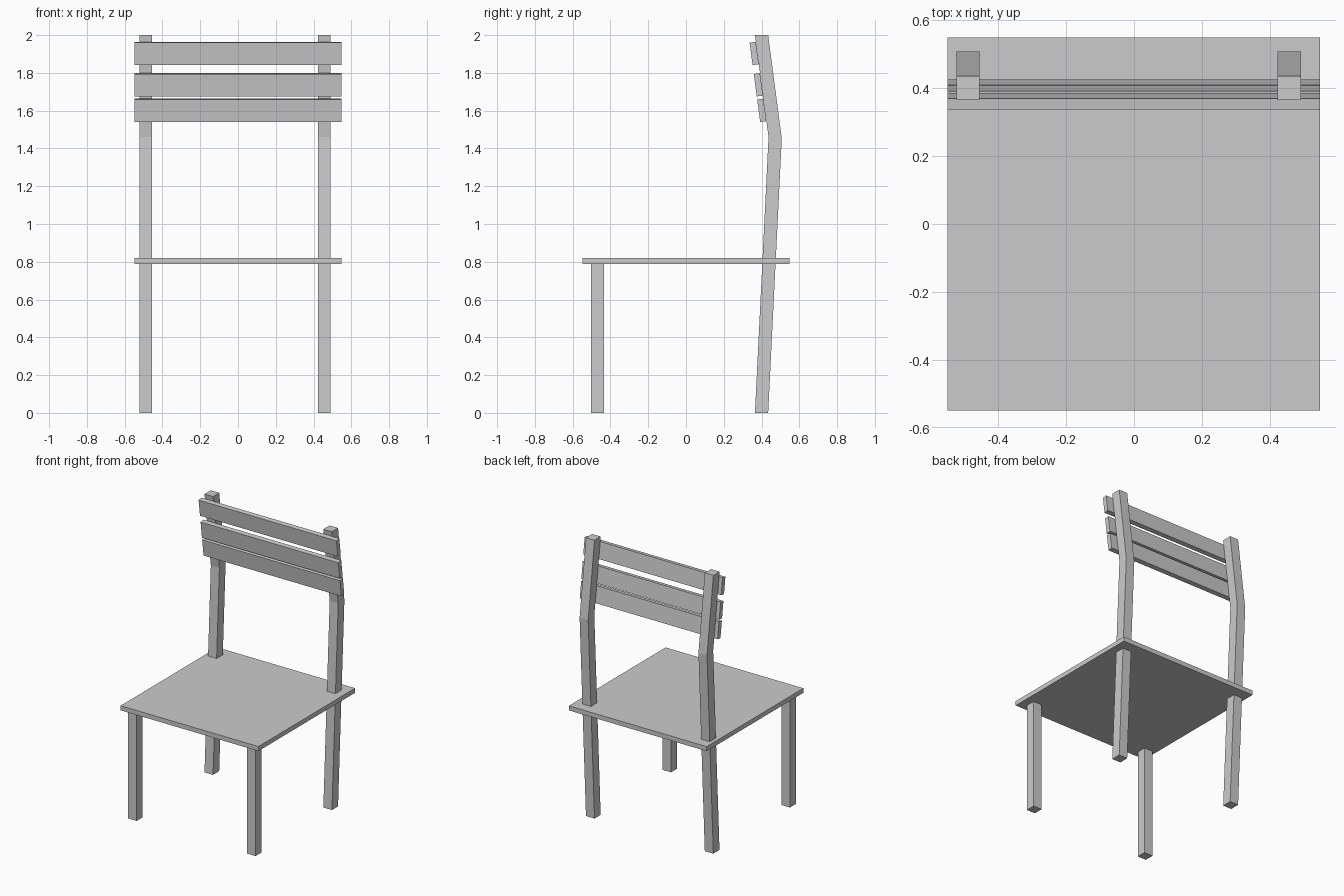
import bpy, bmesh, math

if "Cube" in bpy.data.objects:
    bpy.data.objects.remove(bpy.data.objects["Cube"])

LEG_X = ((-0.488, "left"), (0.457, "right"))
LEG_W = 0.068


def box(name, center, size, tilt=0.0):
    bpy.ops.mesh.primitive_cube_add(size=1, location=center, rotation=(tilt, 0, 0))
    ob = bpy.context.object
    ob.name = name
    ob.scale = size
    return ob


def extrude_x(name, profile, x, width):
    """Extrude a (y, z) profile along x, centred on x."""
    bm = bmesh.new()
    face = bm.faces.new([bm.verts.new((x - width / 2, y, z)) for y, z in profile])
    ext = bmesh.ops.extrude_face_region(bm, geom=[face])
    verts = [v for v in ext["geom"] if isinstance(v, bmesh.types.BMVert)]
    bmesh.ops.translate(bm, verts=verts, vec=(width, 0, 0))
    bmesh.ops.recalc_face_normals(bm, faces=bm.faces)
    me = bpy.data.meshes.new(name)
    bm.to_mesh(me)
    bm.free()
    ob = bpy.data.objects.new(name, me)
    bpy.context.collection.objects.link(ob)
    return ob


# Seat board
box("seat", (-0.001, 0, 0.804), (1.096, 1.098, 0.033))

# Straight front legs and bent back legs that rise into the backrest posts
back_profile = [(0.365, 0), (0.435, 0), (0.507, 1.453), (0.435, 2),
                (0.365, 2), (0.437, 1.46)]
for x, side in LEG_X:
    box(f"front_leg_{side}", (x, -0.468, 0.394), (LEG_W, LEG_W, 0.788))
    extrude_x(f"back_leg_{side}", back_profile, x, LEG_W)

# Backrest slats resting on the front faces of the tilted posts
slope = 0.072 / 0.54
for i, z in enumerate((1.602, 1.737, 1.903)):
    y = 0.365 + slope * (2 - z) - 0.017
    box(f"back_slat_{i + 1}", (-0.001, y, z), (1.096, 0.033, 0.12), math.atan(slope))
